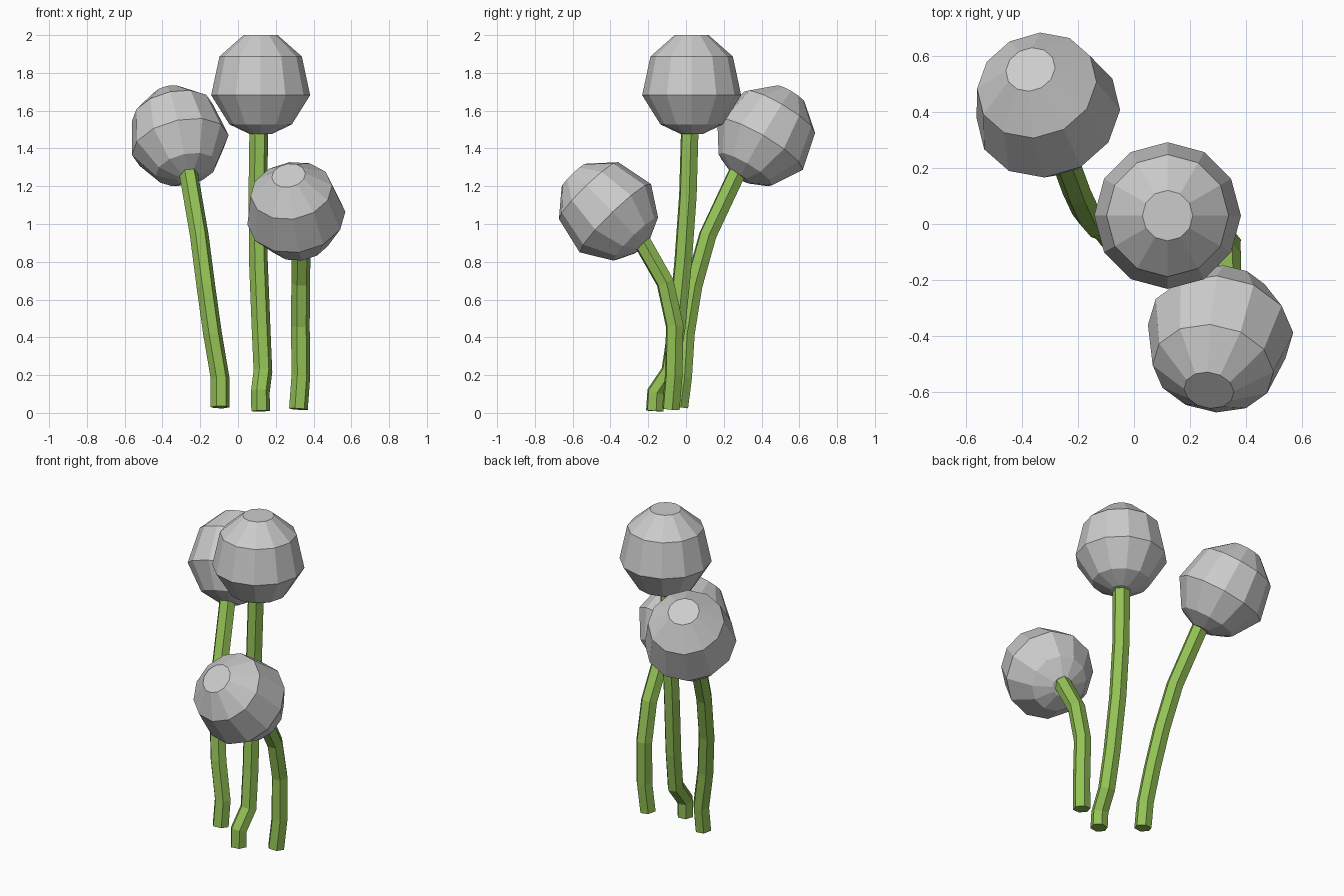
import bpy, bmesh, math
from mathutils import Vector

if "Cube" in bpy.data.objects:
    bpy.data.objects.remove(bpy.data.objects["Cube"])

green = bpy.data.materials.new("stem_green")
green.diffuse_color = (0.29, 0.53, 0.09, 1)
green.use_nodes = True
green.node_tree.nodes["Principled BSDF"].inputs["Base Color"].default_value = green.diffuse_color


def skin_rings(name, rings, mat=None):
    """Bridge equal-sized rings of points and cap both ends."""
    bm = bmesh.new()
    loops = [[bm.verts.new(p) for p in ring] for ring in rings]
    n = len(loops[0])
    for a, b in zip(loops, loops[1:]):
        for i in range(n):
            j = (i + 1) % n
            bm.faces.new((a[i], a[j], b[j], b[i]))
    bm.faces.new(loops[0][::-1])
    bm.faces.new(loops[-1])
    bmesh.ops.recalc_face_normals(bm, faces=bm.faces)
    mesh = bpy.data.meshes.new(name)
    bm.to_mesh(mesh)
    bm.free()
    if mat:
        mesh.materials.append(mat)
    obj = bpy.data.objects.new(name, mesh)
    bpy.context.collection.objects.link(obj)


def circle(center, quat, radius, n, phase=0):
    angles = [phase + 2 * math.pi * i / n for i in range(n)]
    return [center + quat @ Vector((radius * math.cos(a), radius * math.sin(a), 0))
            for a in angles]


# Flower head: faceted ball with flat caps, (radius, height along axis)
PROFILE = [(0.06, -0.26), (0.165, -0.21), (0.262, -0.055), (0.218, 0.15), (0.09, 0.263)]


def head(name, center, axis):
    center, axis = Vector(center), Vector(axis).normalized()
    q = Vector((0, 0, 1)).rotation_difference(axis)
    skin_rings(name, [circle(center + axis * h, q, r, 12) for r, h in PROFILE])


# Stem: six-sided tube along a path
def stem(name, path, radius=0.05):
    pts = [Vector(p) for p in path]
    rings = []
    for i, p in enumerate(pts):
        t = Vector()
        if i > 0:
            t += (p - pts[i - 1]).normalized()
        if i < len(pts) - 1:
            t += (pts[i + 1] - p).normalized()
        q = Vector((0, 0, 1)).rotation_difference(t.normalized())
        rings.append(circle(p, q, radius, 6, math.radians(8)))
    skin_rings(name, rings, green)


# Centre flower
head("centre_head", (0.12, 0.03, 1.737), (0, 0, 1))
stem("centre_stem", [(0.12, -0.165, 0.01), (0.118, -0.16, 0.11), (0.132, -0.085, 0.22),
                     (0.122, -0.05, 0.45), (0.108, -0.015, 0.8), (0.105, 0.01, 1.15),
                     (0.11, 0.02, 1.5)])

# Left flower, leaning back
head("left_head", (-0.317, 0.42, 1.465), (-0.2, 0.5, 0.84))
stem("left_stem", [(-0.095, -0.035, 0.03), (-0.095, -0.015, 0.185), (-0.135, 0.0, 0.42),
                   (-0.17, 0.04, 0.67), (-0.205, 0.115, 0.94), (-0.262, 0.27, 1.27)])

# Right flower, leaning forward
head("right_head", (0.302, -0.412, 1.07), (-0.13, -0.69, 0.71))
stem("right_stem", [(0.32, -0.08, 0.02), (0.333, -0.065, 0.2), (0.33, -0.06, 0.46),
                    (0.332, -0.11, 0.69), (0.335, -0.235, 0.91)])
